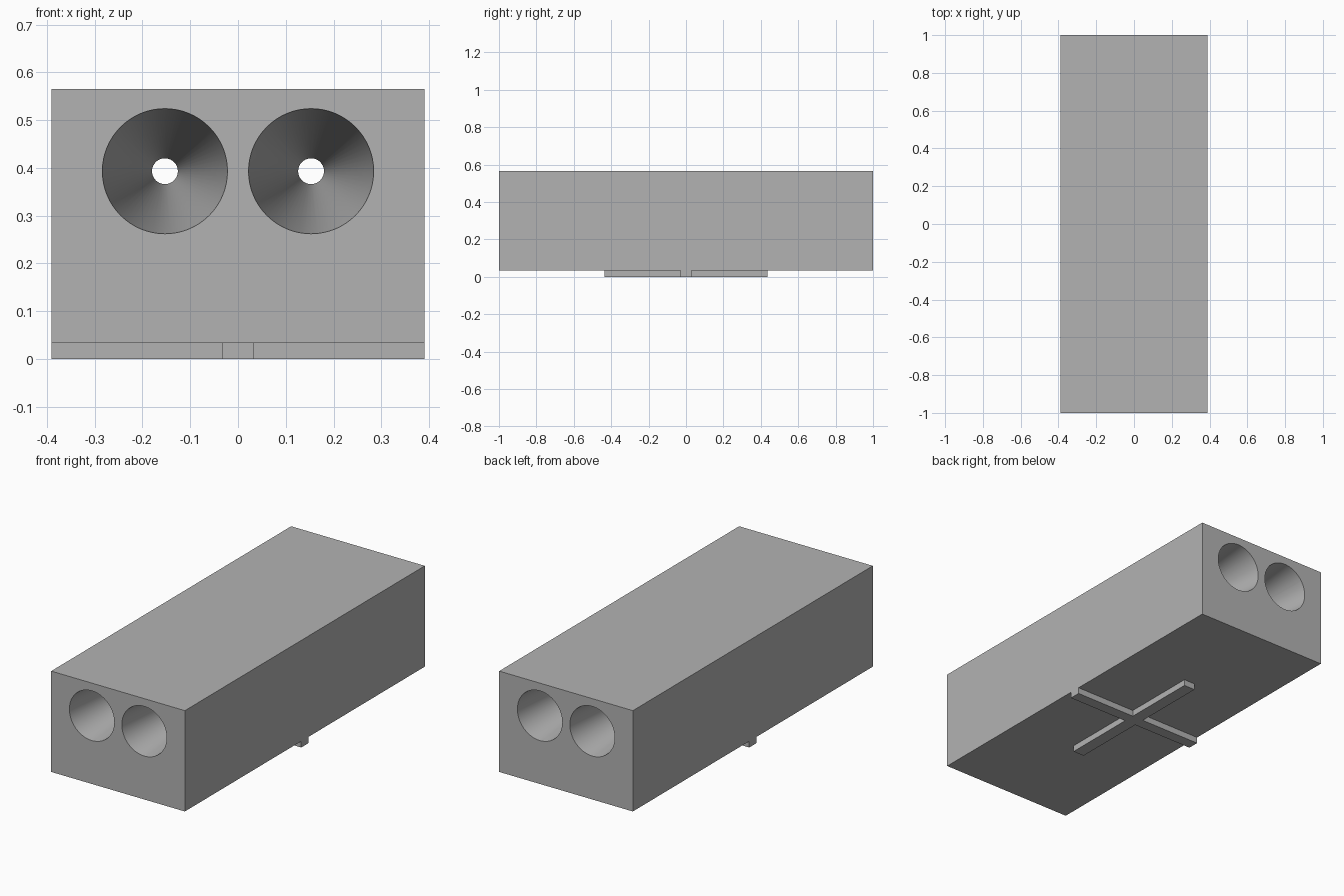
import bpy
import bmesh
import math
from mathutils import Matrix

cube = bpy.data.objects.get("Cube")
if cube:
    bpy.data.objects.remove(cube, do_unlink=True)

HALF_X, HALF_Y = 0.39, 1.0
BASE_Z, TOP_Z = 0.033, 0.565
HOLE_X, HOLE_Z = 0.153, 0.393
MOUTH_R, THROAT_R = 0.131, 0.027

grey = bpy.data.materials.new("light_grey")
grey.use_nodes = True
colour = (0.45, 0.45, 0.45, 1)
grey.diffuse_color = colour
grey.node_tree.nodes["Principled BSDF"].inputs["Base Color"].default_value = colour


def make_object(name, bm):
    bmesh.ops.recalc_face_normals(bm, faces=bm.faces)
    mesh = bpy.data.meshes.new(name)
    bm.to_mesh(mesh)
    bm.free()
    mesh.materials.append(grey)
    obj = bpy.data.objects.new(name, mesh)
    bpy.context.collection.objects.link(obj)
    return obj


def box(name, hx, hy, z0, z1):
    bm = bmesh.new()
    size = Matrix.Diagonal((2 * hx, 2 * hy, z1 - z0, 1))
    bmesh.ops.create_cube(bm, size=1, matrix=Matrix.Translation((0, 0, (z0 + z1) / 2)) @ size)
    return make_object(name, bm)


def hourglass(name, x, segments=64):
    """Double cone along y, narrowest in the middle and overshooting both ends."""
    reach = 1.1
    end_r = THROAT_R + (MOUTH_R - THROAT_R) * reach / HALF_Y
    bm = bmesh.new()
    rings = []
    for y, r in ((-reach, end_r), (0, THROAT_R), (reach, end_r)):
        angles = [2 * math.pi * i / segments for i in range(segments)]
        rings.append([bm.verts.new((x + r * math.cos(a), y, HOLE_Z + r * math.sin(a)))
                      for a in angles])
    for low, high in zip(rings, rings[1:]):
        for i in range(segments):
            j = (i + 1) % segments
            bm.faces.new((low[i], low[j], high[j], high[i]))
    bm.faces.new(rings[0])
    bm.faces.new(rings[-1])
    return make_object(name, bm)


def combine(target, tool, operation):
    tool.hide_render = True
    mod = target.modifiers.new(operation.lower(), 'BOOLEAN')
    mod.operation = operation
    mod.solver = 'EXACT'
    mod.object = tool
    bpy.context.view_layer.objects.active = target
    bpy.ops.object.modifier_apply(modifier=mod.name)
    bpy.data.objects.remove(tool, do_unlink=True)


# Main block with a raised cross under it
block = box("block", HALF_X, HALF_Y, BASE_Z, TOP_Z)
combine(block, box("cross_bar", HALF_X, 0.03, 0, 0.1), 'UNION')
combine(block, box("long_bar", 0.033, 0.435, 0, 0.1), 'UNION')

# Two tapered through-holes
for side in (-1, 1):
    combine(block, hourglass("hole_cutter", side * HOLE_X), 'DIFFERENCE')

# Smooth hole walls, sharp block edges
bpy.ops.object.select_all(action='DESELECT')
block.select_set(True)
bpy.context.view_layer.objects.active = block
bpy.ops.object.shade_smooth_by_angle(angle=math.radians(30))
